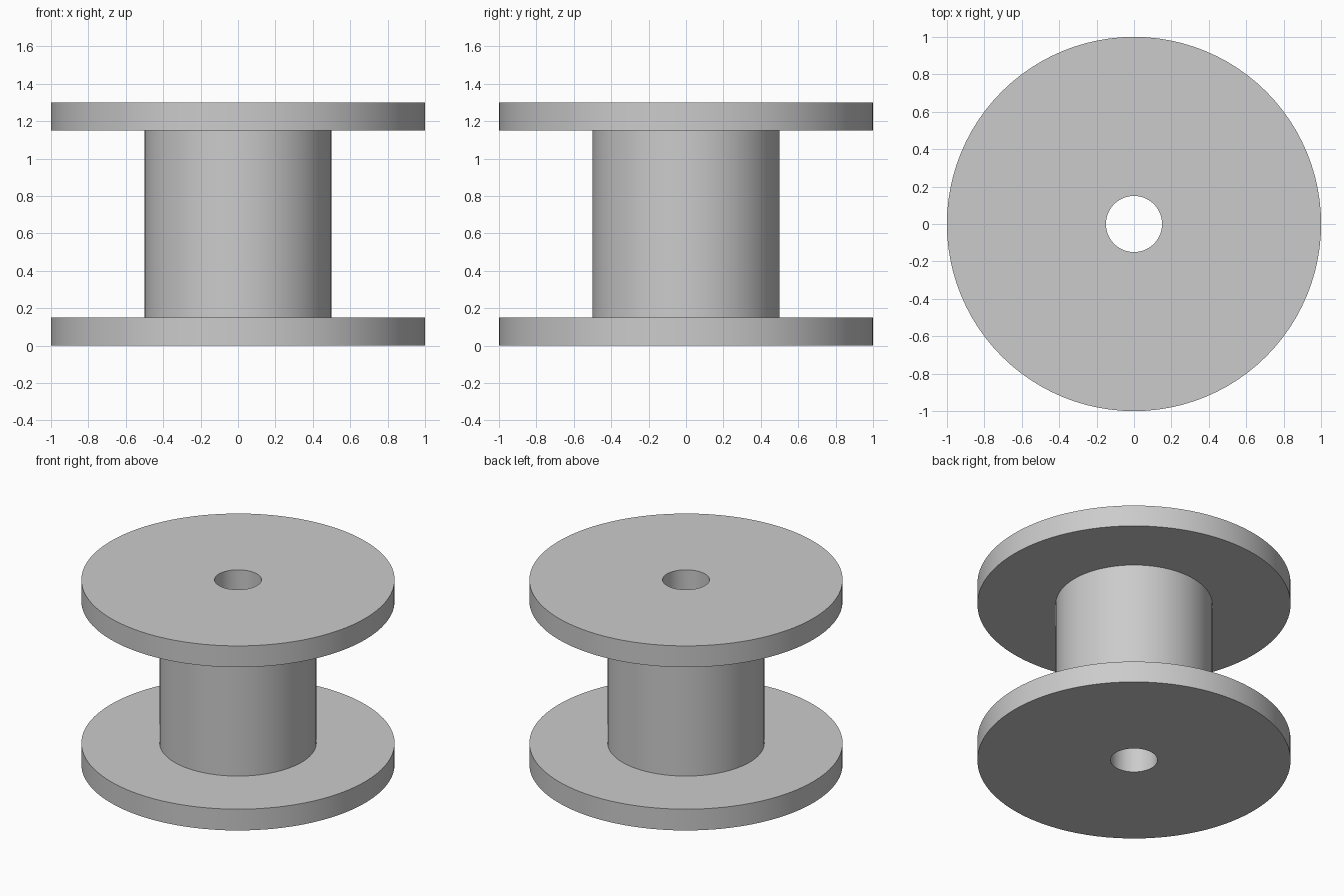
import bpy
import bmesh
import math

cube = bpy.data.objects.get("Cube")
if cube:
    bpy.data.objects.remove(cube, do_unlink=True)

# Main dimensions
FLANGE_RADIUS = 1.0
BARREL_RADIUS = 0.5
BORE_RADIUS = 0.15
FLANGE_THICKNESS = 0.15
HEIGHT = 1.3
SEGMENTS = 96

# Plain grey material
grey = bpy.data.materials.new("light_grey")
grey.use_nodes = True
colour = (0.6, 0.6, 0.6, 1.0)
grey.diffuse_color = colour
grey.node_tree.nodes["Principled BSDF"].inputs["Base Color"].default_value = colour


def lathe(name, profile, material):
    """Spin a closed (radius, height) profile around the z axis."""
    bm = bmesh.new()
    verts = [bm.verts.new((r, 0, z)) for r, z in profile]
    edges = [bm.edges.new((v, verts[i - 1])) for i, v in enumerate(verts)]
    bmesh.ops.spin(bm, geom=verts + edges, cent=(0, 0, 0), axis=(0, 0, 1),
                   angle=math.tau, steps=SEGMENTS, use_merge=True)
    bmesh.ops.remove_doubles(bm, verts=bm.verts[:], dist=1e-5)
    bmesh.ops.recalc_face_normals(bm, faces=bm.faces[:])
    mesh = bpy.data.meshes.new(name)
    bm.to_mesh(mesh)
    bm.free()
    mesh.materials.append(material)
    obj = bpy.data.objects.new(name, mesh)
    bpy.context.collection.objects.link(obj)
    return obj


# Lower half of the section, from the bore outwards and up to the barrel
lower = [
    (BORE_RADIUS, 0),
    (FLANGE_RADIUS, 0),
    (FLANGE_RADIUS, FLANGE_THICKNESS),
    (BARREL_RADIUS, FLANGE_THICKNESS),
]
# Upper half mirrors it
upper = [(r, HEIGHT - z) for r, z in reversed(lower)]

# Spool: two flanges, barrel and through bore
spool = lathe("spool", lower + upper, grey)

# Smooth round walls, crisp rims
bpy.ops.object.select_all(action="DESELECT")
spool.select_set(True)
bpy.context.view_layer.objects.active = spool
bpy.ops.object.shade_smooth_by_angle(angle=math.radians(30))
